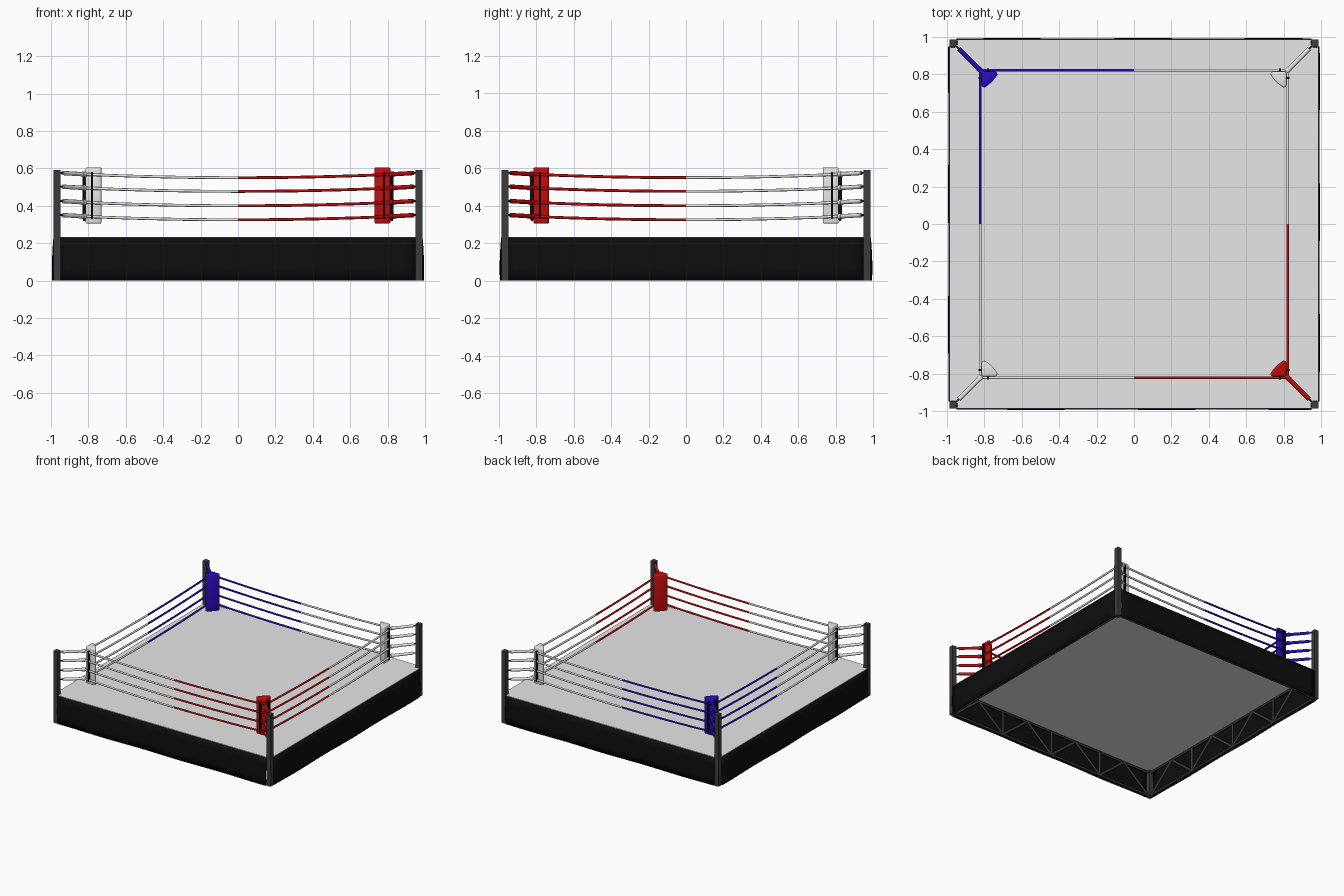
import bpy, bmesh, math
from mathutils import Vector

if "Cube" in bpy.data.objects:
    bpy.data.objects.remove(bpy.data.objects["Cube"])


def material(name, rgb):
    m = bpy.data.materials.new(name)
    m.diffuse_color = (*rgb, 1)
    m.use_nodes = True
    m.node_tree.nodes["Principled BSDF"].inputs["Base Color"].default_value = m.diffuse_color
    return m


WHITE = material("white", (0.8, 0.8, 0.8))
RED = material("red", (0.55, 0.004, 0.004))
BLUE = material("blue", (0.025, 0.003, 0.5))
BLACK = material("black", (0.004, 0.004, 0.004))
STEEL = material("dark_steel", (0.045, 0.045, 0.045))
ROPE_Z = (0.55, 0.477, 0.4, 0.325)      # rope heights at mid span
ROPE = 0.822                            # rope distance from the centre
SIDES = [(0, "front"), (1, "right"), (2, "back"), (3, "left")]
CORNERS = [(-1, -1, WHITE, "front_left"), (1, -1, RED, "front_right"),
           (1, 1, WHITE, "back_right"), (-1, 1, BLUE, "back_left")]


def finish(name, bm, mat, smooth=False):
    bmesh.ops.recalc_face_normals(bm, faces=bm.faces)
    me = bpy.data.meshes.new(name)
    bm.to_mesh(me)
    bm.free()
    me.materials.append(mat)
    ob = bpy.data.objects.new(name, me)
    bpy.context.collection.objects.link(ob)
    if smooth:
        select(ob)
        bpy.ops.object.shade_smooth_by_angle(angle=math.radians(35))
    return ob


def select(ob):
    bpy.ops.object.select_all(action='DESELECT')
    ob.select_set(True)
    bpy.context.view_layer.objects.active = ob


def prism(name, outline, z0, z1, mat, bevel=0, segments=3):
    bm = bmesh.new()
    face = bm.faces.new([bm.verts.new((x, y, z0)) for x, y in outline])
    top = bmesh.ops.extrude_face_region(bm, geom=[face])["geom"]
    for v in top:
        if isinstance(v, bmesh.types.BMVert):
            v.co.z = z1
    if bevel:
        bmesh.ops.bevel(bm, geom=bm.edges[:], offset=bevel, segments=segments,
                        profile=0.5, affect='EDGES', clamp_overlap=True)
    return finish(name, bm, mat, bool(bevel))


def box(name, cx, cy, w, d, z0, z1, mat):
    pts = [(cx - w / 2, cy - d / 2), (cx + w / 2, cy - d / 2),
           (cx + w / 2, cy + d / 2), (cx - w / 2, cy + d / 2)]
    return prism(name, pts, z0, z1, mat)


def tubes(name, paths, radius, mat, resolution=2):
    cu = bpy.data.curves.new(name, 'CURVE')
    cu.dimensions = '3D'
    cu.bevel_depth = radius
    cu.bevel_resolution = resolution
    cu.use_fill_caps = True
    for path in paths:
        sp = cu.splines.new('POLY')
        sp.points.add(len(path) - 1)
        for p, co in zip(sp.points, path):
            p.co = (*co, 1)
    cu.materials.append(mat)
    ob = bpy.data.objects.new(name, cu)
    bpy.context.collection.objects.link(ob)
    select(ob)
    bpy.ops.object.convert(target='MESH')
    if resolution:
        bpy.ops.object.shade_smooth_by_angle(angle=math.radians(50))
    return ob


# Canvas floor, notched at the corners for the posts
A, B = 0.986, 0.945
prism("canvas", [(-B, -A), (B, -A), (B, -B), (A, -B), (A, B), (B, B),
                 (B, A), (-B, A), (-B, B), (-A, B), (-A, -B), (-B, -B)],
      0.222, 0.234, WHITE)

for k, side in SIDES:
    # Hanging cloth skirt with gentle folds
    bm = bmesh.new()
    n, rows = 32, 4
    grid = []
    for i in range(n + 1):
        x = -0.948 + 1.896 * i / n
        col = []
        for j in range(rows + 1):
            t = j / rows
            y = 0.987 + 0.006 * math.sin(math.pi * t * 0.8) \
                + 0.003 * t * math.sin(9 * x + k)
            col.append(bm.verts.new((x, -y, 0.23 * (1 - t))))
        grid.append(col)
    for i in range(n):
        for j in range(rows):
            bm.faces.new((grid[i][j], grid[i + 1][j],
                          grid[i + 1][j + 1], grid[i][j + 1]))
    skirt = finish(side + "_skirt", bm, BLACK, True)
    skirt.rotation_euler.z = k * math.pi / 2
    mod = skirt.modifiers.new("thickness", 'SOLIDIFY')
    mod.thickness = 0.006

    # Support truss behind the skirt
    y, lo, hi, e = -0.967, 0.012, 0.21, 0.95
    paths = [[(-e, y, lo), (e, y, lo)], [(-e, y, hi), (e, y, hi)]]
    for i in range(4):
        x0, x1 = -e + i * e / 2, -e + (i + 1) * e / 2
        xm = (x0 + x1) / 2
        paths += [[(x0, y, lo), (xm, y, hi)], [(xm, y, hi), (x1, y, lo)]]
        if i:
            paths.append([(x0, y, lo), (x0, y, hi)])
    truss = tubes(side + "_truss", paths, 0.011, STEEL, 0)
    truss.rotation_euler.z = k * math.pi / 2

PAD = [(0.815, 0.815), (0.735, 0.815), (0.728, 0.8), (0.75, 0.77),
       (0.77, 0.75), (0.8, 0.728), (0.815, 0.735)]

for sx, sy, mat, name in CORNERS:
    # Post
    box(name + "_post", sx * 0.967, sy * 0.967, 0.038, 0.038, 0, 0.59, STEEL)

    # Corner pad and its two tie cords
    prism(name + "_pad", [(sx * x, sy * y) for x, y in PAD],
          0.305, 0.605, mat, 0.012)
    box(name + "_cord_a", sx * 0.78, sy * 0.821, 0.011, 0.022, 0.33, 0.58, BLACK)
    box(name + "_cord_b", sx * 0.821, sy * 0.78, 0.022, 0.011, 0.33, 0.58, BLACK)

    # Sagging ropes: half a span along each side from this corner
    ropes, sleeves, ends, hooks = [], [], [], []
    for z in ROPE_Z:
        span = [(i / 10 * ROPE, z + 0.018 * (i / 10) ** 2) for i in range(11)]
        ropes.append([(sx * s, sy * ROPE, h) for s, h in span])
        ropes.append([(sx * ROPE, sy * s, h) for s, h in span])

        def diag(a, b):
            return [(sx * d, sy * d, z + 0.018 + (d - 0.82) * 0.06) for d in (a, b)]
        sleeves.append(diag(0.815, 0.937))
        ends.append(diag(0.818, 0.832))
        hooks.append(diag(0.93, 0.96))
    tubes(name + "_ropes", ropes, 0.0075, mat)
    tubes(name + "_turnbuckles", sleeves, 0.0115, mat)
    tubes(name + "_turnbuckle_ends", ends, 0.015, mat)
    tubes(name + "_hooks", hooks, 0.005, STEEL, 1)
